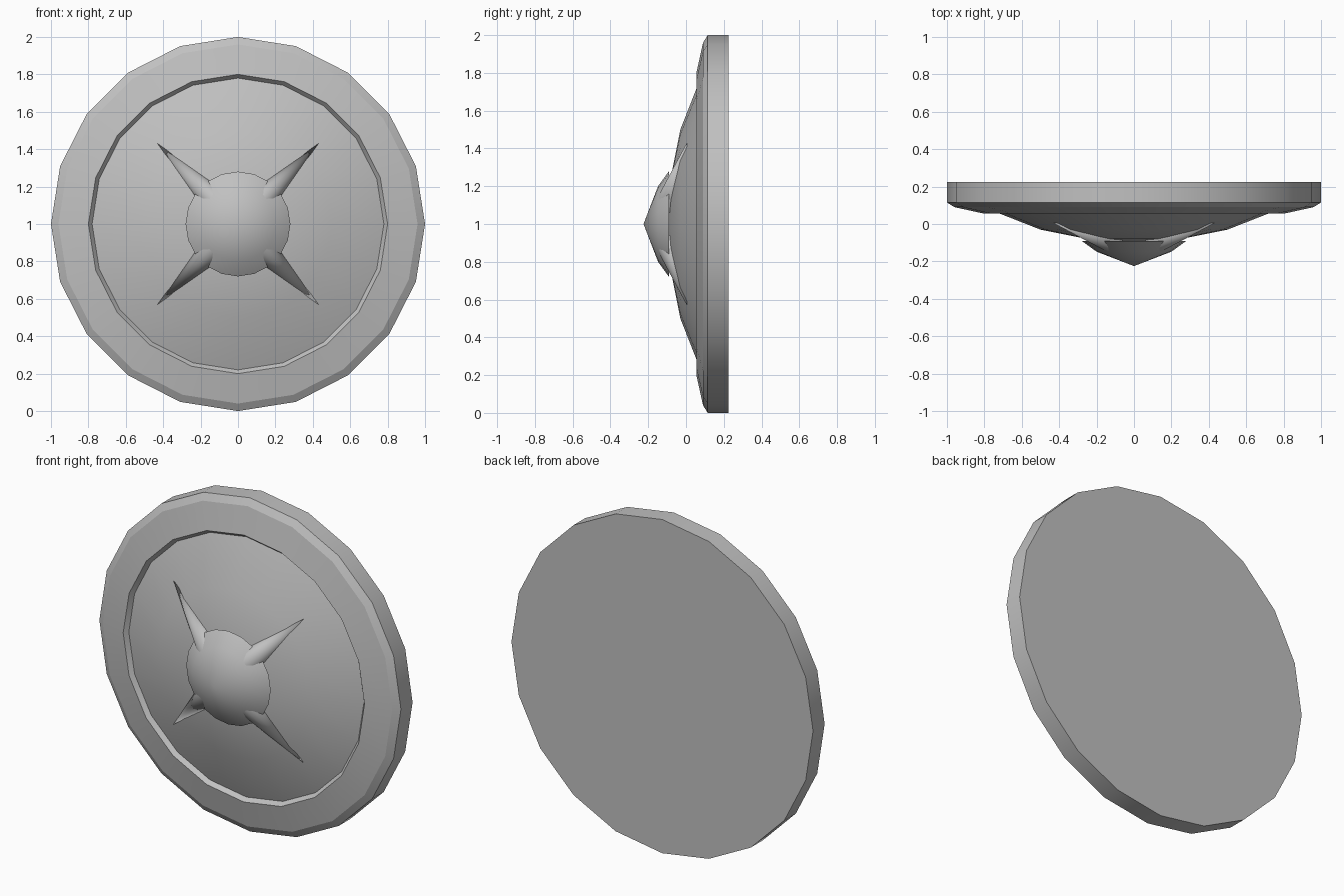
import bpy, bmesh, math
from mathutils import Vector

cube = bpy.data.objects.get("Cube")
if cube:
    bpy.data.objects.remove(cube, do_unlink=True)

SIDES = 20
CENTRE = Vector((0, 0, 1))

grey = bpy.data.materials.new("plain grey")
grey.use_nodes = True
colour = (0.53, 0.53, 0.53, 1)
grey.diffuse_color = colour
grey.node_tree.nodes["Principled BSDF"].inputs["Base Color"].default_value = colour


def finish(name, bm):
    """Turn a bmesh into a shaded object."""
    bmesh.ops.recalc_face_normals(bm, faces=bm.faces)
    mesh = bpy.data.meshes.new(name)
    bm.to_mesh(mesh)
    bm.free()
    mesh.materials.append(grey)
    obj = bpy.data.objects.new(name, mesh)
    bpy.context.collection.objects.link(obj)
    bpy.ops.object.select_all(action='DESELECT')
    obj.select_set(True)
    bpy.context.view_layer.objects.active = obj
    bpy.ops.object.shade_smooth_by_angle(angle=math.radians(30))
    return obj


def lathe(name, profile, sharp=()):
    """Spin (radius, y) points about the shield axis, back to front.
    The back is closed flat and the front ends in a point."""
    bm = bmesh.new()
    rings = []
    for radius, y in profile[:-1]:
        ring = []
        for i in range(SIDES):
            a = math.tau * i / SIDES
            ring.append(bm.verts.new(CENTRE + Vector((radius * math.cos(a), y, radius * math.sin(a)))))
        rings.append(ring)
    tip = bm.verts.new(CENTRE + Vector((0, profile[-1][1], 0)))
    bm.faces.new(rings[0])
    for i in range(SIDES):
        j = (i + 1) % SIDES
        for a, b in zip(rings, rings[1:]):
            bm.faces.new((a[i], a[j], b[j], b[i]))
        bm.faces.new((rings[-1][i], rings[-1][j], tip))
    for k in sharp:
        for i in range(SIDES):
            bm.edges.get((rings[k][i], rings[k][i - 1])).smooth = False
    return finish(name, bm)


def spike(name, angle):
    """Slim cone lying on the dome, from inside the boss outwards."""
    out = Vector((math.cos(angle), 0, math.sin(angle)))
    base = CENTRE + out * 0.16 + Vector((0, -0.08, 0))
    tip = CENTRE + out * 0.61 + Vector((0, 0.005, 0))
    axis = tip - base
    bm = bmesh.new()
    bmesh.ops.create_cone(bm, cap_ends=True, segments=16, radius1=0.077,
                          radius2=0, depth=axis.length)
    bmesh.ops.remove_doubles(bm, verts=bm.verts, dist=0.0001)
    bmesh.ops.rotate(bm, verts=bm.verts, matrix=axis.to_track_quat('Z', 'Y').to_matrix())
    bmesh.ops.translate(bm, verts=bm.verts, vec=(base + tip) / 2)
    return finish(name, bm)


# Shield plate: flat back, bevelled rim, small step, shallow dome
lathe("shield_plate", [(1.0, 0.225), (1.0, 0.115), (0.96, 0.09), (0.80, 0.055),
                       (0.78, 0.08), (0.5, -0.03), (0.25, -0.08), (0, -0.1)],
      sharp=(0, 1, 2, 3, 4))

# Central boss
lathe("centre_boss", [(0.28, -0.09), (0.2, -0.148), (0, -0.225)])

# Four diagonal spikes
for i, name in enumerate(("upper_left", "upper_right", "lower_right", "lower_left")):
    spike("spike_" + name, math.pi / 4 + i * math.pi / 2)
